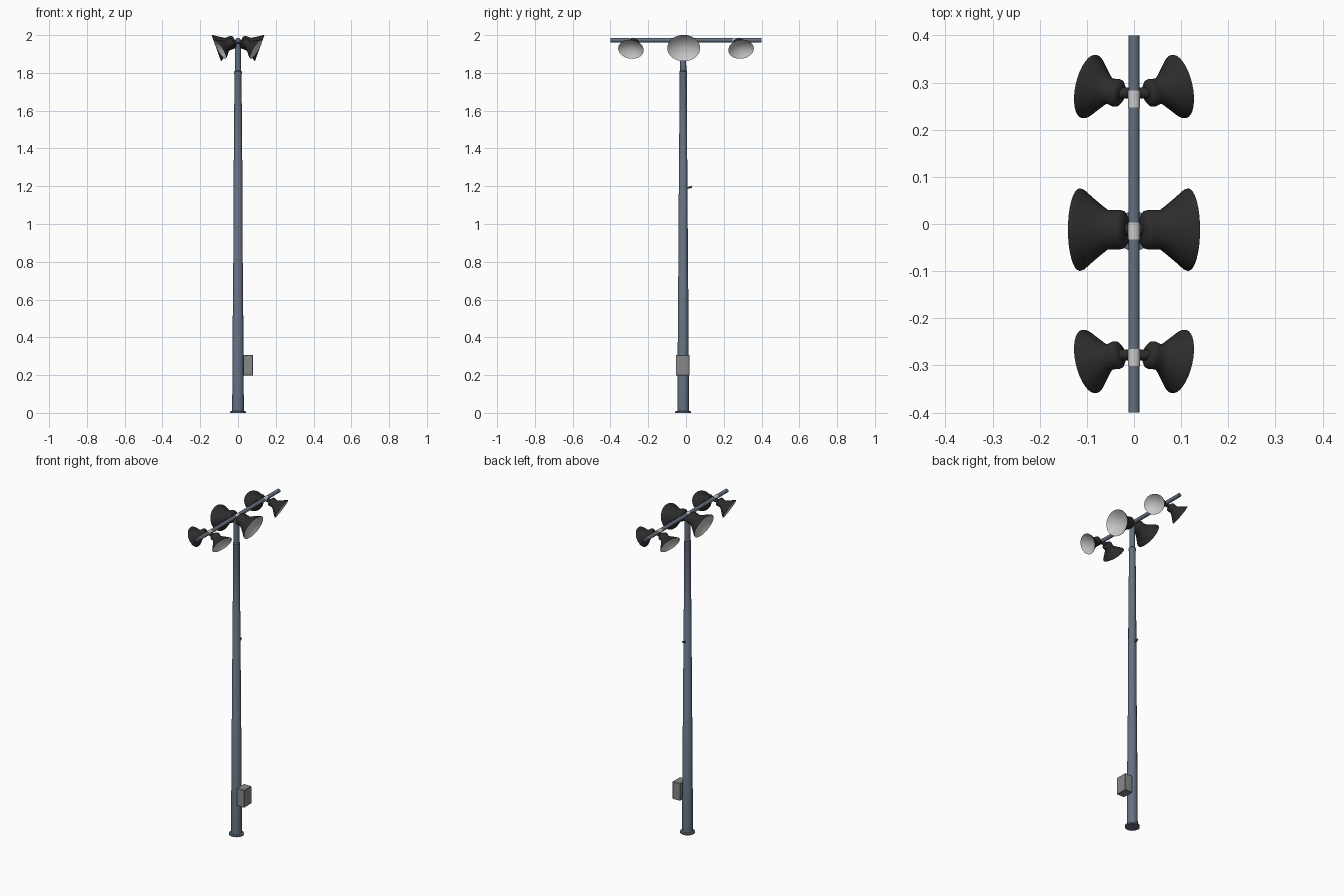
import bpy, bmesh, math
from mathutils import Vector, Matrix

if "Cube" in bpy.data.objects:
    bpy.data.objects.remove(bpy.data.objects["Cube"])

PY = -0.015      # pole axis in y
BAR_Z = 1.973    # crossbar height


def material(name, r, g, b):
    m = bpy.data.materials.new(name)
    m.diffuse_color = (r, g, b, 1)
    m.use_nodes = True
    m.node_tree.nodes["Principled BSDF"].inputs["Base Color"].default_value = m.diffuse_color
    return m


STEEL = material("blue_grey_steel", 0.13, 0.165, 0.22)
BLACK = material("dark_housing", 0.025, 0.025, 0.025)
GREY = material("box_grey", 0.25, 0.25, 0.25)


def finish(name, bm, mat=None, angle=35):
    bmesh.ops.recalc_face_normals(bm, faces=bm.faces)
    me = bpy.data.meshes.new(name)
    bm.to_mesh(me)
    bm.free()
    ob = bpy.data.objects.new(name, me)
    bpy.context.collection.objects.link(ob)
    if mat:
        me.materials.append(mat)
    bpy.ops.object.select_all(action='DESELECT')
    ob.select_set(True)
    bpy.context.view_layer.objects.active = ob
    bpy.ops.object.shade_smooth_by_angle(angle=math.radians(angle))
    return ob


def revolve(name, profile, matrix, mat=None, segs=24, angle=35):
    """Turn a (radius, height) profile around local z."""
    bm = bmesh.new()
    vs = [bm.verts.new((r, 0, h)) for r, h in profile]
    edges = [bm.edges.new(p) for p in zip(vs, vs[1:])]
    bmesh.ops.spin(bm, geom=vs + edges, axis=(0, 0, 1), cent=(0, 0, 0),
                   angle=2 * math.pi, steps=segs)
    bmesh.ops.remove_doubles(bm, verts=bm.verts, dist=1e-5)
    bm.transform(matrix)
    return finish(name, bm, mat, angle)


def rod(name, a, b, r, mat=None, segs=16):
    a, b = Vector(a), Vector(b)
    d = b - a
    m = Matrix.Translation(a) @ d.to_track_quat('Z', 'Y').to_matrix().to_4x4()
    return revolve(name, [(0, 0), (r, 0), (r, d.length), (0, d.length)], m, mat, segs)


# base flange and tapered pole in three sleeved sections, then the narrow neck
revolve("pole", [(0, 0), (0.042, 0), (0.042, 0.008), (0.031, 0.010),
                 (0.0265, 0.72), (0.0255, 0.722), (0.0225, 1.34), (0.0215, 1.342),
                 (0.019, 1.79), (0.0205, 1.795), (0.0205, 1.807), (0.0165, 1.812),
                 (0.0155, 1.965), (0, 1.965)],
        Matrix.Translation((0, PY, 0)), STEEL, 20)

# crossbar
rod("crossbar", (0, -0.4, BAR_Z), (0, 0.4, BAR_Z), 0.0115, STEEL)

# control box on the right side of the pole
bm = bmesh.new()
bmesh.ops.create_cube(bm, size=1, matrix=Matrix.Translation((0.054, PY - 0.003, 0.253))
                      @ Matrix.Diagonal((0.052, 0.072, 0.108, 1)))
bmesh.ops.bevel(bm, geom=bm.edges[:], offset=0.002, segments=1, affect='EDGES')
finish("control_box", bm, GREY, 20)

# small hook at mid height
rod("hook_stem", (0, 0.0, 1.19), (0, 0.02, 1.193), 0.004, STEEL, 10)
rod("hook_tip", (0, 0.014, 1.192), (0, 0.031, 1.198), 0.006, STEEL, 10)

# lamp profiles (radius, distance along axis; rim at 0)
BIG = [(0, -0.105), (0.030, -0.105), (0.040, -0.098), (0.042, -0.090), (0.042, -0.062),
       (0.052, -0.048), (0.068, -0.027), (0.082, -0.010), (0.0865, -0.004), (0.0875, 0)]
SMALL = [(0, -0.080), (0.022, -0.080), (0.029, -0.074), (0.030, -0.066), (0.027, -0.050),
         (0.034, -0.040), (0.049, -0.024), (0.063, -0.009), (0.068, -0.003), (0.069, 0)]


def lamp(name, centre, side, tilt, yaw, profile):
    t, y = math.radians(tilt), math.radians(yaw)
    axis = Vector((side * math.cos(t) * math.cos(y), math.cos(t) * math.sin(y), -math.sin(t)))
    u = Vector((0, 0, 1)).cross(axis).normalized()
    v = axis.cross(u)
    c = Vector((side * centre[0], centre[1], centre[2]))
    m = Matrix((u, v, axis)).transposed().to_4x4()
    m.translation = c
    m = m @ Matrix.Diagonal((1, 0.84, 1, 1))      # oval dish
    revolve(name + "_housing", profile, m, BLACK, 32, 50)
    # shallow concave reflector
    R = profile[-1][0]
    dish = [(R * k, -0.34 * R * (1 - k * k)) for k in (1, 0.85, 0.7, 0.5, 0.25, 0)]
    revolve(name + "_reflector", dish, m, None, 32, 60)
    # arm from the lamp back to the bar
    back = c + axis * (profile[0][1] + 0.01)
    rod(name + "_arm", (0, back.y, BAR_Z - 0.008), back, 0.012, BLACK, 12)


for side, tag in ((1, "right"), (-1, "left")):
    lamp("big_lamp_" + tag, (0.115, -0.012, 1.931), side, 20, 0, BIG)
    for s, end in ((1, "back"), (-1, "front")):
        lamp(f"small_lamp_{end}_{tag}", (0.095, s * 0.2915, 1.925), side, 30, s * 13, SMALL)

# clamps round the bar
for i, y in enumerate((0.265, PY, -0.283)):
    rod(f"bar_clamp_{i + 1}", (0, y - 0.018, BAR_Z), (0, y + 0.018, BAR_Z), 0.0128, None, 20)
